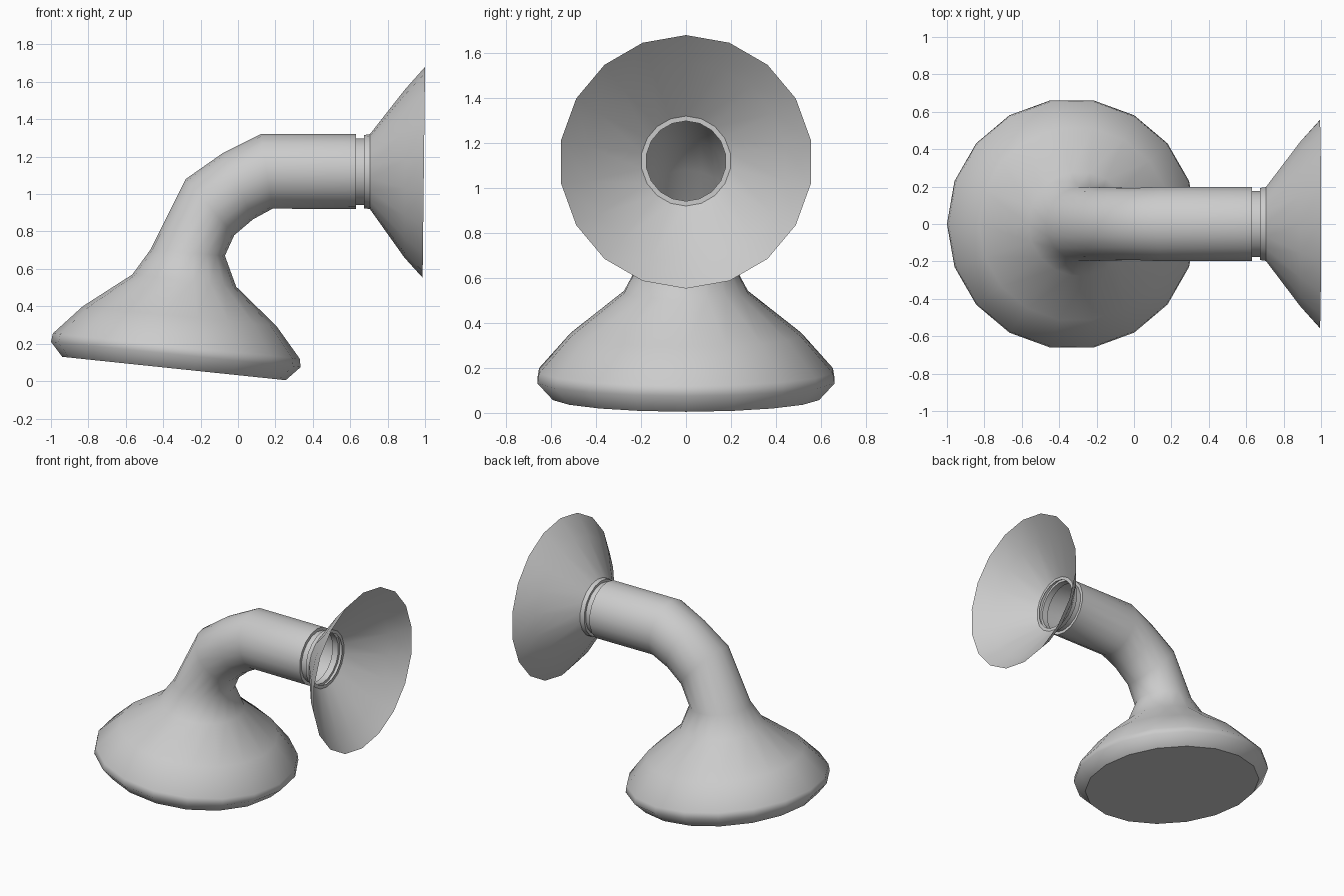
import bpy, bmesh
from math import sin, cos, pi
from mathutils import Vector

if "Cube" in bpy.data.objects:
    bpy.data.objects.remove(bpy.data.objects["Cube"])

SIDES = 18


def loft(name, stations, sharp=(), cap_end=False):
    """Skin round rings; each station is (x, z, x, z): its two ends in the XZ plane."""
    bm = bmesh.new()
    rings = []
    for ax, az, bx, bz in stations:
        a, b = Vector((ax, 0, az)), Vector((bx, 0, bz))
        mid, u = (a + b) / 2, (a - b) / 2
        v = Vector((0, u.length, 0))
        rings.append([bm.verts.new(mid + u * cos(2 * pi * i / SIDES) + v * sin(2 * pi * i / SIDES))
                      for i in range(SIDES)])
    for r, s in zip(rings, rings[1:]):
        for i in range(SIDES):
            j = (i + 1) % SIDES
            bm.faces.new((r[i], s[i], s[j], r[j])).smooth = True
    if cap_end:
        bm.faces.new(rings[-1])
    for k in sharp:
        for i in range(SIDES):
            e = bm.edges.get((rings[k][i], rings[k][(i + 1) % SIDES]))
            e.smooth = False
    bmesh.ops.recalc_face_normals(bm, faces=bm.faces)
    me = bpy.data.meshes.new(name)
    bm.to_mesh(me)
    bm.free()
    ob = bpy.data.objects.new(name, me)
    bpy.context.collection.objects.link(ob)
    return ob


def straight(x, r, z=1.12):
    return (x, z + r, x, z - r)


# curved neck flowing into the wide shower head, flat closed underside
loft("neck_and_head", [
    straight(0.63, 0.178), straight(0.63, 0.2),
    (0.12, 1.32, 0.185, 0.922),
    (-0.08, 1.22, 0.08, 0.865),
    (-0.28, 1.08, -0.02, 0.78),
    (-0.47, 0.70, -0.07, 0.67),
    (-0.565, 0.57, -0.01, 0.505),
    (-0.83, 0.40, 0.205, 0.295),
    (-0.99, 0.255, 0.33, 0.12),
    (-1.0, 0.21, 0.335, 0.075),
    (-0.94, 0.13, 0.255, 0.005)],
    sharp=(1, 10), cap_end=True)

# recessed joint and collar ring
loft("collar", [straight(0.63, 0.178), straight(0.675, 0.178), straight(0.675, 0.196),
                straight(0.705, 0.2), straight(0.705, 0.178)], sharp=(1, 2, 3))

# thin open wall flange
loft("wall_flange", [straight(0.705, 0.2),
                     (0.89, 1.556, 0.89, 0.66),
                     (1.0, 1.68, 0.987, 0.553)])
